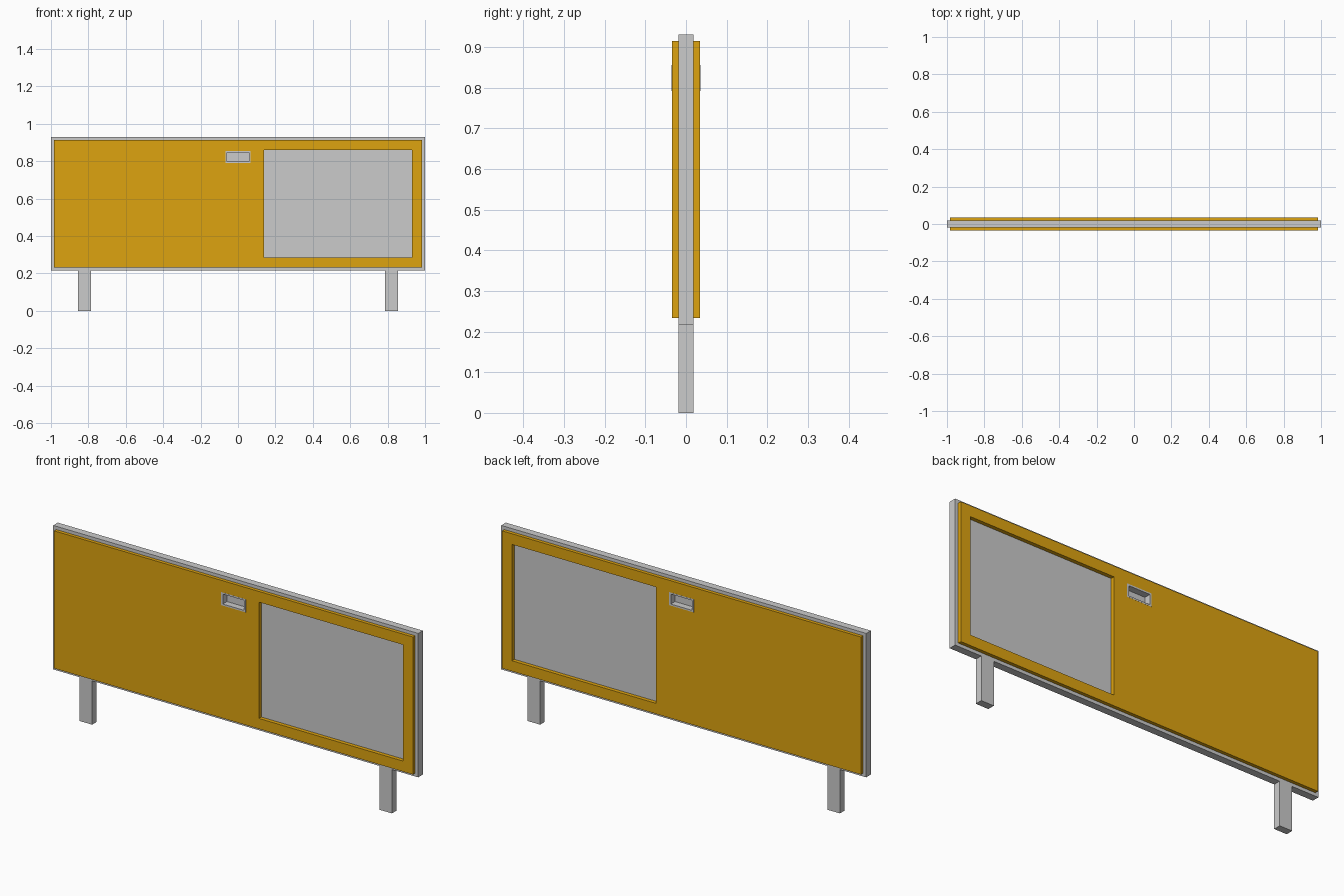
import bpy

if "Cube" in bpy.data.objects:
    bpy.data.objects.remove(bpy.data.objects["Cube"])

yellow = bpy.data.materials.new("yellow_paint")
yellow.diffuse_color = (0.73, 0.37, 0.005, 1)
yellow.use_nodes = True
yellow.node_tree.nodes["Principled BSDF"].inputs["Base Color"].default_value = yellow.diffuse_color


def box(name, x, y, z, mat=None):
    """Box from (min, max) pairs in x, z and a half depth y."""
    bpy.ops.mesh.primitive_cube_add(
        size=1, location=((x[0] + x[1]) / 2, 0, (z[0] + z[1]) / 2))
    ob = bpy.context.object
    ob.name = name
    ob.scale = (x[1] - x[0], 2 * y, z[1] - z[0])
    bpy.ops.object.transform_apply(location=False, rotation=False, scale=True)
    if mat:
        ob.data.materials.append(mat)
    return ob


def cut(ob, x, z):
    """Cut a rectangular opening right through a part."""
    cutter = box("cutter", x, 0.2, z)
    cutter.hide_render = True
    mod = ob.modifiers.new("opening", 'BOOLEAN')
    mod.operation = 'DIFFERENCE'
    mod.solver = 'EXACT'
    mod.object = cutter
    bpy.context.view_layer.objects.active = ob
    bpy.ops.object.modifier_apply(modifier=mod.name)
    bpy.data.objects.remove(cutter)


PANEL_X, PANEL_Z = (-0.983, 0.983), (0.233, 0.914)
WINDOW_X, WINDOW_Z = (0.139, 0.929), (0.285, 0.861)
GRIP_X, GRIP_Z = (-0.067, 0.067), (0.791, 0.856)
GRIP_IN_X, GRIP_IN_Z = (-0.058, 0.058), (0.799, 0.848)

# Outer frame
frame = box("outer_frame", (-1, 1), 0.018, (0.217, 0.93))
cut(frame, PANEL_X, PANEL_Z)

# Yellow panel with window and handle openings
panel = box("yellow_panel", PANEL_X, 0.035, PANEL_Z, yellow)
cut(panel, WINDOW_X, WINDOW_Z)
cut(panel, GRIP_X, GRIP_Z)

# Recessed grey inset panel
box("inset_panel", WINDOW_X, 0.016, WINDOW_Z)

# Recessed handle: rim and floor
rim = box("handle_rim", GRIP_X, 0.0355, GRIP_Z)
cut(rim, GRIP_IN_X, GRIP_IN_Z)
box("handle_floor", GRIP_IN_X, 0.003, GRIP_IN_Z)

# Legs
for side, s in (("left", -1), ("right", 1)):
    box(side + "_leg", sorted((s * 0.787, s * 0.856)), 0.018, (0, 0.217))
